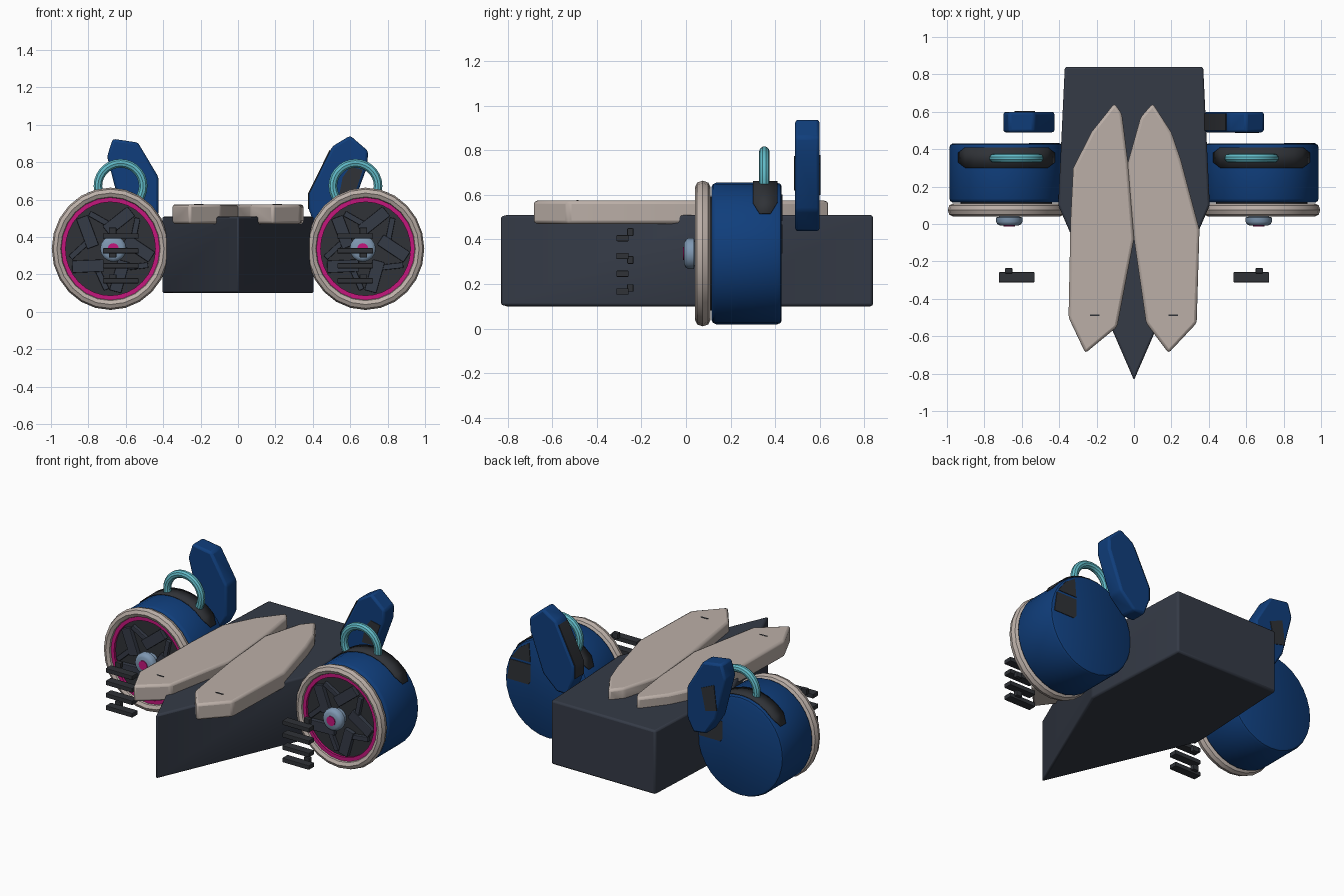
import bpy, bmesh
from math import sin, cos, pi, radians
from mathutils import Matrix, Vector

cube = bpy.data.objects.get("Cube")
if cube:
    bpy.data.objects.remove(cube)


def material(name, rgb):
    m = bpy.data.materials.new(name)
    m.use_nodes = True
    m.diffuse_color = (*rgb, 1)
    m.node_tree.nodes["Principled BSDF"].inputs["Base Color"].default_value = (*rgb, 1)
    return m


NAVY = material("navy blue", (0.005, 0.048, 0.2))
SLATE = material("dark slate", (0.035, 0.043, 0.062))
CHARCOAL = material("charcoal", (0.029, 0.032, 0.038))
CREAM = material("warm cream", (0.5, 0.43, 0.39))
MAGENTA = material("magenta", (0.55, 0.008, 0.2))
TEAL = material("pale teal", (0.12, 0.5, 0.58))
STEEL = material("blue steel", (0.21, 0.31, 0.44))


def finish(bm, name, mat, loc=(0, 0, 0), bevel=0, smooth=True):
    bmesh.ops.recalc_face_normals(bm, faces=bm.faces)
    mesh = bpy.data.meshes.new(name)
    bm.to_mesh(mesh)
    bm.free()
    mesh.materials.append(mat)
    ob = bpy.data.objects.new(name, mesh)
    ob.location = loc
    bpy.context.collection.objects.link(ob)
    if bevel:
        mod = ob.modifiers.new("soft edges", "BEVEL")
        mod.width, mod.segments = bevel, 2
        mod.limit_method, mod.angle_limit = "ANGLE", radians(25)
    if smooth:
        bpy.ops.object.select_all(action="DESELECT")
        ob.select_set(True)
        bpy.context.view_layer.objects.active = ob
        bpy.ops.object.shade_smooth_by_angle(angle=radians(35))
    return ob


def prism(name, outline, low, high, axis, mat, bevel=0.0):
    """Extrude a flat outline along z (plan outline) or y (front outline)."""
    bm = bmesh.new()
    place = (lambda a, b: (a, b, low)) if axis == "z" else (lambda a, b: (a, low, b))
    face = bm.faces.new([bm.verts.new(place(a, b)) for a, b in outline])
    ext = bmesh.ops.extrude_face_region(bm, geom=[face])
    step = Vector((0, 0, high - low)) if axis == "z" else Vector((0, high - low, 0))
    bmesh.ops.translate(bm, vec=step, verts=[v for v in ext["geom"] if isinstance(v, bmesh.types.BMVert)])
    return finish(bm, name, mat, bevel=bevel)


def box(name, loc, size, mat, turn=0, bevel=0.004):
    bm = bmesh.new()
    bmesh.ops.create_cube(bm, size=1, matrix=Matrix.Diagonal((*size, 1)))
    ob = finish(bm, name, mat, loc, bevel, smooth=False)
    ob.rotation_euler.y = turn
    return ob


def lathe(name, profile, loc, mat, sides=32, closed=False, squash=0.96):
    """Turn a (y, radius) profile around the y axis."""
    bm = bmesh.new()
    rings = [[bm.verts.new((squash * r * sin(2 * pi * i / sides), y, r * cos(2 * pi * i / sides)))
              for i in range(sides)] for y, r in profile]
    pairs = list(zip(rings, rings[1:]))
    if closed:
        pairs.append((rings[-1], rings[0]))
    for a, b in pairs:
        for i in range(sides):
            j = (i + 1) % sides
            bm.faces.new((a[i], a[j], b[j], b[i]))
    if not closed:
        bm.faces.new(rings[0])
        bm.faces.new(rings[-1])
    return finish(bm, name, mat, loc)


# Wedge-nosed hull
half = [(0, -0.835), (0.405, 0.1), (0.37, 0.84)]
prism("hull", half + [(-x, y) for x, y in half[:0:-1]], 0.1, 0.51, "z", SLATE, 0.012)

# Two slim deck panels meeting in the middle
prism("deck_panel_right", [(-0.105, 0.645), (-0.225, 0.495), (-0.325, 0.3), (-0.34, 0), (-0.35, -0.5),
      (-0.26, -0.69), (-0.09, -0.55), (0, -0.08), (-0.032, 0.33), (-0.065, 0.59)],
      0.47, 0.575, "z", CREAM, 0.015)
prism("deck_panel_left", [(0.1, 0.645), (0.2, 0.49), (0.25, 0.345), (0.35, -0.03), (0.335, -0.53),
      (0.185, -0.69), (0.065, -0.53), (0, -0.08), (-0.035, 0.32), (0.035, 0.57)],
      0.47, 0.574, "z", CREAM, 0.015)
for x in (-0.21, 0.21):
    box("deck_slot", (x, -0.487, 0.574), (0.05, 0.008, 0.006), CHARCOAL, bevel=0)


def drum_patch(name, centre):
    """Thin dark band lying over the top of a drum."""
    bm = bmesh.new()
    rows = []
    for i in range(-5, 6):
        a = 2 * pi * i / 32
        inset = 0.03 if abs(i) == 5 else 0
        rows.append([bm.verts.new((0.96 * 0.323 * sin(a), y, 0.323 * cos(a)))
                     for y in (0.3 + inset, 0.41 - inset)])
    for a, b in zip(rows, rows[1:]):
        bm.faces.new((a[0], a[1], b[1], b[0]))
    patch = finish(bm, name, CHARCOAL, centre)
    mod = patch.modifiers.new("plate", "SOLIDIFY")
    mod.thickness, mod.offset = 0.005, 0


for side, label in ((1, "left"), (-1, "right")):
    cx, cz = side * 0.682, 0.337
    centre = (cx, 0, cz)
    # Drum with rounded rims, tyre-like ring and front face
    lathe(label + "_drum", [(0.115, 0.3), (0.122, 0.312), (0.135, 0.318), (0.41, 0.318),
          (0.424, 0.312), (0.43, 0.3)], centre, NAVY)
    rim = [(0.075 - 0.035 * cos(a * pi / 4), 0.298 + 0.029 * sin(a * pi / 4)) for a in range(8)]
    lathe(label + "_rim", rim, centre, CREAM, 24, True)
    lathe(label + "_trim_ring", [(0.06, 0.25), (0.06, 0.285), (0.1, 0.285), (0.1, 0.25)],
          centre, MAGENTA, 32, True)
    lathe(label + "_face", [(0.075, 0.255), (0.12, 0.255)], centre, CHARCOAL)
    # Pinwheel ribs
    for k in range(5):
        a = 2 * pi * k / 5 + 0.3
        box(label + "_rib", (cx + 0.15 * sin(a), 0.068, cz + 0.155 * cos(a)),
            (0.065, 0.04, 0.17), SLATE, a + 0.6)
        box(label + "_small_rib", (cx + 0.17 * sin(a + 0.6), 0.068, cz + 0.17 * cos(a + 0.6)),
            (0.03, 0.03, 0.12), SLATE, a - 0.1)
    # Hub and its coloured cap
    hub = (side * 0.667, 0, cz)
    lathe(label + "_hub", [(-0.008, 0.05), (0.0, 0.064), (0.012, 0.07), (0.035, 0.07), (0.04, 0.05), (0.1, 0.05)],
          hub, STEEL, 16, squash=1)
    lathe(label + "_hub_cap", [(-0.013, 0.03), (0, 0.03)], hub, MAGENTA, 12, squash=1)
    # Dark patches on the drum top and back
    drum_patch(label + "_top_patch", centre)
    prism(label + "_back_patch_low", [(cx + x, cz + z) for x, z in
          ((0.12, 0.02), (0.135, 0), (0.285, 0), (0.265, 0.13), (0.12, 0.13))], 0.428, 0.434, "y", CHARCOAL)
    prism(label + "_back_patch_high", [(cx + x, cz + z) for x, z in
          ((0.12, 0.145), (0.255, 0.145), (0.2, 0.22), (0.13, 0.265))], 0.428, 0.434, "y", CHARCOAL)
    # Hoop handle
    hoop = [(0.352 + 0.024 * cos(a * pi / 5), 0.121 + 0.024 * sin(a * pi / 5)) for a in range(10)]
    lathe(label + "_hoop", hoop, (side * 0.628, 0, 0.673), TEAL, 28, True, 1)
    # Floating slats with small knobs
    for i in range(4):
        box(label + "_slat", (side * 0.627, -0.285, 0.166 + 0.08 * i), (0.19, 0.055, 0.028), CHARCOAL)
    for z in (0.183, 0.308, 0.433):
        box(label + "_knob", (side * 0.67, -0.25, z), (0.04, 0.028, 0.035), CHARCOAL)

# Upright fins behind the drums
prism("right_fin", [(-0.7, 0.83), (-0.67, 0.925), (-0.535, 0.905), (-0.425, 0.72), (-0.425, 0.52),
      (-0.47, 0.437), (-0.56, 0.45), (-0.63, 0.56)], 0.49, 0.6, "y", NAVY, 0.014)
prism("left_fin", [(0.6, 0.942), (0.695, 0.86), (0.692, 0.78), (0.6, 0.53), (0.5, 0.437), (0.42, 0.437),
      (0.378, 0.55), (0.378, 0.63), (0.505, 0.885)], 0.49, 0.6, "y", NAVY, 0.014)

# Dark fin inlays
prism("left_fin_front_inlay", [(0.54, 0.62), (0.62, 0.62), (0.668, 0.76), (0.6, 0.775), (0.56, 0.72)],
      0.486, 0.492, "y", CHARCOAL)
prism("left_fin_edge_inlay", [(0.374, 0.55), (0.374, 0.632), (0.49, 0.866), (0.494, 0.862),
      (0.38, 0.63), (0.38, 0.55)], 0.5, 0.59, "y", CHARCOAL)
prism("right_fin_back_inlay", [(-0.64, 0.62), (-0.56, 0.6), (-0.53, 0.74), (-0.62, 0.78)],
      0.598, 0.604, "y", CHARCOAL)
